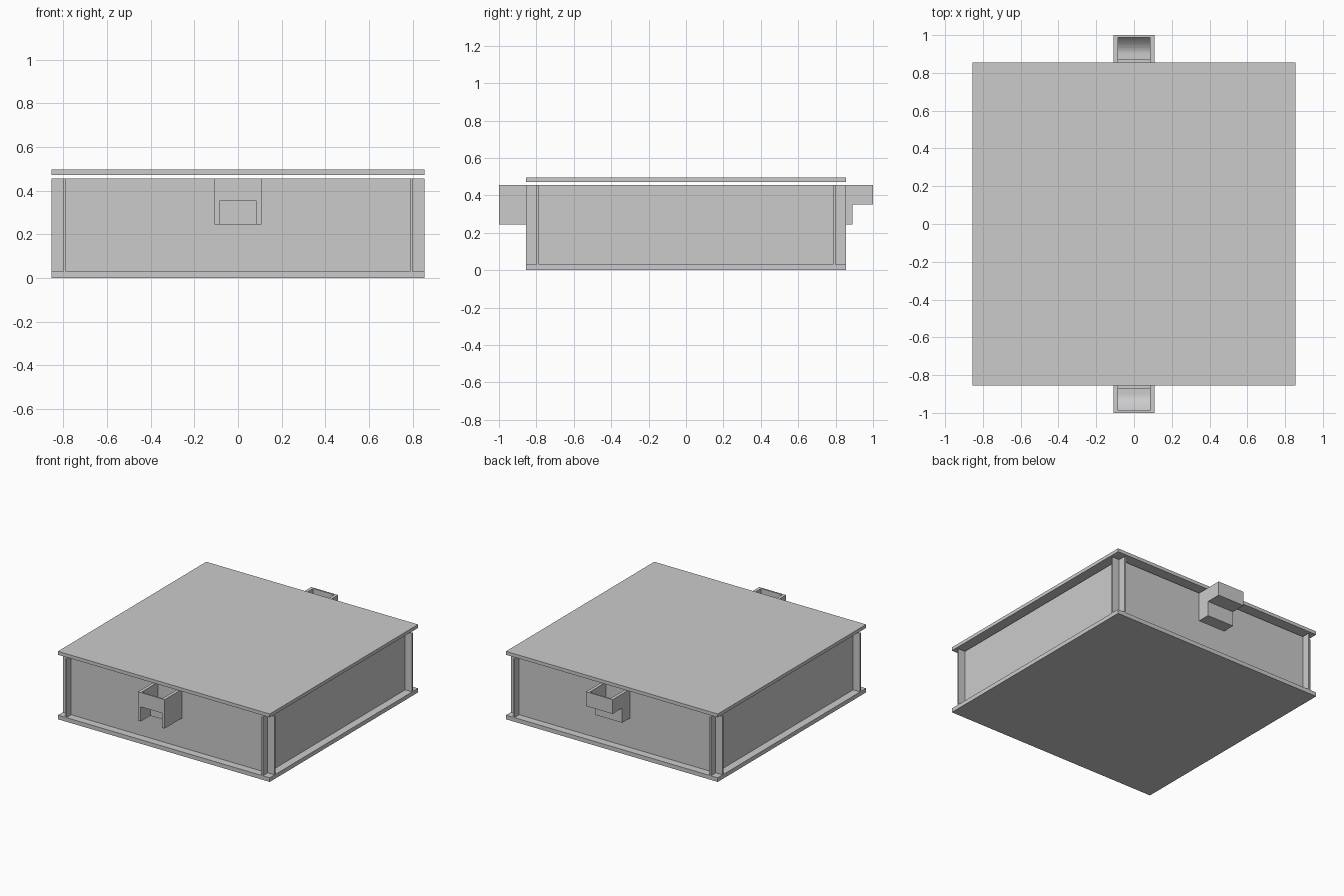
import bpy, bmesh, math

if "Cube" in bpy.data.objects:
    bpy.data.objects.remove(bpy.data.objects["Cube"])


def box(name, x0, x1, y0, y1, z0, z1):
    bpy.ops.mesh.primitive_cube_add(size=1, location=((x0 + x1) / 2, (y0 + y1) / 2, (z0 + z1) / 2))
    ob = bpy.context.object
    ob.name = name
    ob.scale = (x1 - x0, y1 - y0, z1 - z0)
    bpy.ops.object.transform_apply(location=False, rotation=False, scale=True)
    return ob


def extrude_profile(name, points, x0, x1, side):
    """Extrude a (y, z) outline along x; side = 1 back, -1 front."""
    bm = bmesh.new()
    face = bm.faces.new([bm.verts.new((x0, side * y, z)) for y, z in points])
    ext = bmesh.ops.extrude_face_region(bm, geom=[face])
    verts = [g for g in ext["geom"] if isinstance(g, bmesh.types.BMVert)]
    bmesh.ops.translate(bm, verts=verts, vec=(x1 - x0, 0, 0))
    bmesh.ops.recalc_face_normals(bm, faces=bm.faces)
    me = bpy.data.meshes.new(name)
    bm.to_mesh(me)
    bm.free()
    ob = bpy.data.objects.new(name, me)
    bpy.context.collection.objects.link(ob)
    return ob


E = 0.855            # half size of the plates
W0, W1 = 0.787, 0.799  # wall inner / outer face
TOP = 0.456

# Base plate and floating lid
box("base_plate", -E, E, -E, E, 0, 0.03)
box("lid", -E, E, -E, E, 0.471, 0.496)

# Interlocking walls that cross past each other at the corners
box("front_wall", -E, E, -W1, -W0, 0.03, TOP)
box("back_wall", -E, E, W0, W1, 0.03, TOP)
box("left_wall", -W1, -W0, -E, E, 0.03, TOP)
box("right_wall", W0, W1, -E, E, 0.03, TOP)

# Open-topped spouts with a stepped ramp inside
outline = [(W1, 0.245), (0.89, 0.245), (0.89, 0.352), (1.0, 0.352), (1.0, TOP)]
ramp = [(0.988 - 0.088 * i / 8, 0.362 + 0.055 * (1 - i / 8) ** 2) for i in range(9)]
channel = outline + [(0.988, TOP)] + ramp + [(0.872, 0.362), (0.872, 0.26), (W1, 0.26)]
cheek_back = outline + [(W1, TOP)]
cheek_front = [(W1, 0.245), (1.0, 0.245), (1.0, TOP), (W1, TOP)]

for label, side, cheek in (("front", -1, cheek_front), ("back", 1, cheek_back)):
    extrude_profile(label + "_spout_channel", channel, -0.085, 0.085, side)
    extrude_profile(label + "_spout_left_cheek", cheek, -0.108, -0.085, side)
    extrude_profile(label + "_spout_right_cheek", cheek, 0.085, 0.108, side)
